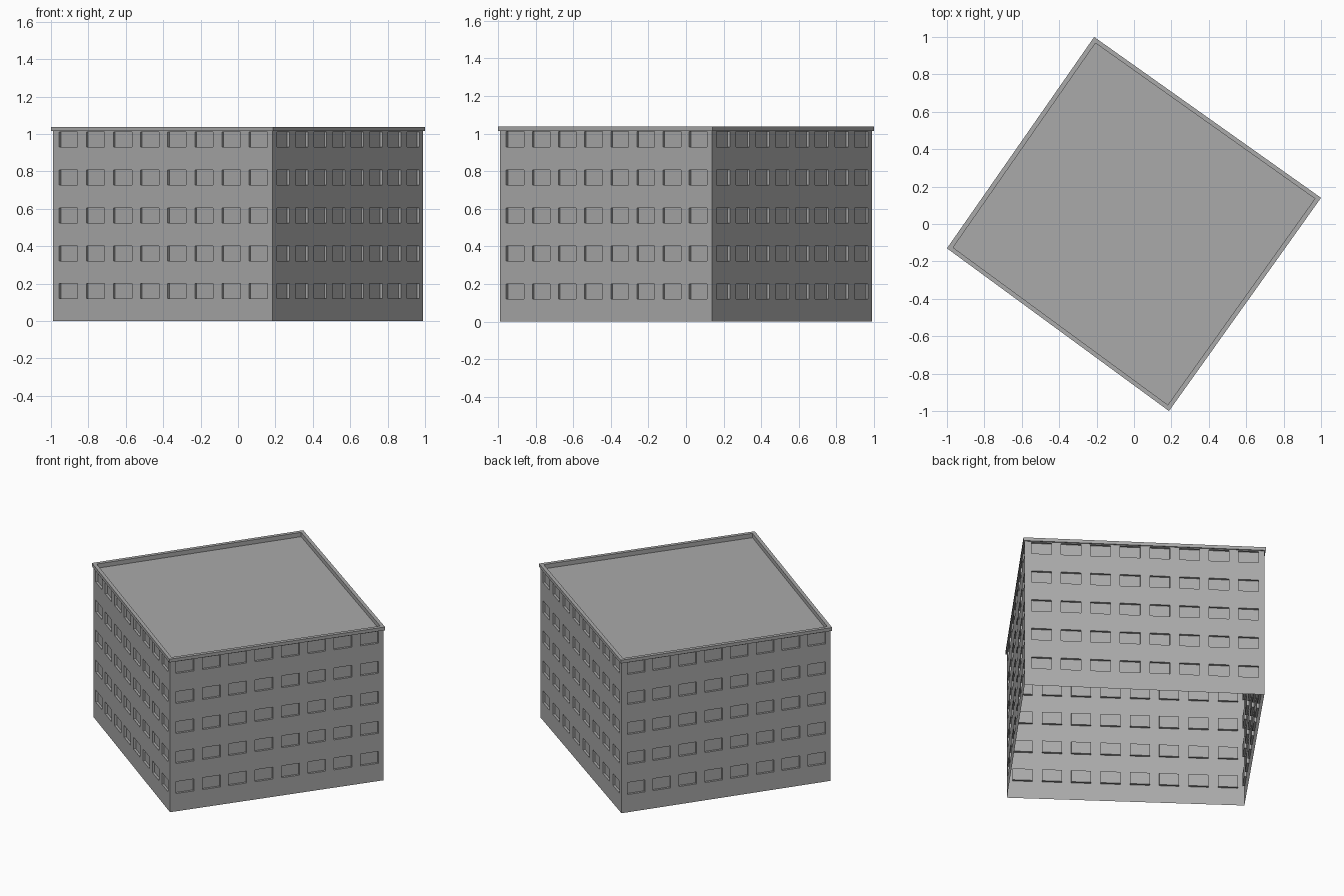
import bpy, bmesh
from mathutils import Vector

old = bpy.data.objects.get("Cube")
if old:
    bpy.data.objects.remove(old, do_unlink=True)

# Plain grey for the whole block
grey = bpy.data.materials.new("concrete grey")
grey.use_nodes = True
colour = (0.4, 0.4, 0.4, 1)
grey.diffuse_color = colour
grey.node_tree.nodes["Principled BSDF"].inputs["Base Color"].default_value = colour

# Outer cornice corners, anticlockwise from the left one
CORNERS = [(-1.0, -0.13), (0.187, -1.0), (1.0, 0.14), (-0.213, 1.0)]
WALL, INNER = 0.989, 0.967          # outline scale of walls and parapet inside
TOP, LEDGE, ROOF = 1.037, 1.015, 1.008
COLUMNS, ROWS, DEPTH = 8, 5, 0.015


def outline(scale, z):
    return [Vector((x * scale, y * scale, z)) for x, y in CORNERS]


def finish(name, bm):
    mesh = bpy.data.meshes.new(name)
    bm.to_mesh(mesh)
    bm.free()
    mesh.materials.append(grey)
    obj = bpy.data.objects.new(name, mesh)
    bpy.context.collection.objects.link(obj)


def wall(name, a, b):
    """Grid wall from a to b with every window cell pushed in."""
    across, up = [0], [0]
    for i in range(COLUMNS):
        start = 0.028 + 0.1235 * i
        across += [start, start + 0.084]
    for j in range(ROWS):
        sill = 0.12 + 0.2025 * j
        up += [sill, sill + 0.08]
    across.append(1)
    up.append(LEDGE)
    bm = bmesh.new()
    grid = [[bm.verts.new(a.lerp(b, t) + Vector((0, 0, z))) for t in across] for z in up]
    windows = []
    for j in range(len(up) - 1):
        for i in range(len(across) - 1):
            face = bm.faces.new((grid[j][i], grid[j][i + 1], grid[j + 1][i + 1], grid[j + 1][i]))
            if i % 2 and j % 2:
                windows.append(face)
    bm.normal_update()
    bmesh.ops.inset_individual(bm, faces=windows, thickness=0, depth=-DEPTH)
    finish(name, bm)


# Four walls, open underneath
base = outline(WALL, 0)
for k, side in enumerate(("front_left", "front_right", "back_right", "back_left")):
    wall(side + "_wall", base[k], base[(k + 1) % 4])

# Cornice and parapet: a strip swept round the outline
bm = bmesh.new()
strip = [(WALL, LEDGE), (1, LEDGE), (1, TOP), (INNER, TOP), (INNER, ROOF)]
loops = [[bm.verts.new(p) for p in outline(s, z)] for s, z in strip]
for low, high in zip(loops, loops[1:]):
    for k in range(4):
        n = (k + 1) % 4
        bm.faces.new((low[k], low[n], high[n], high[k]))
finish("parapet", bm)

# Flat roof
bm = bmesh.new()
bm.faces.new([bm.verts.new(p) for p in outline(INNER, ROOF)])
finish("roof", bm)
